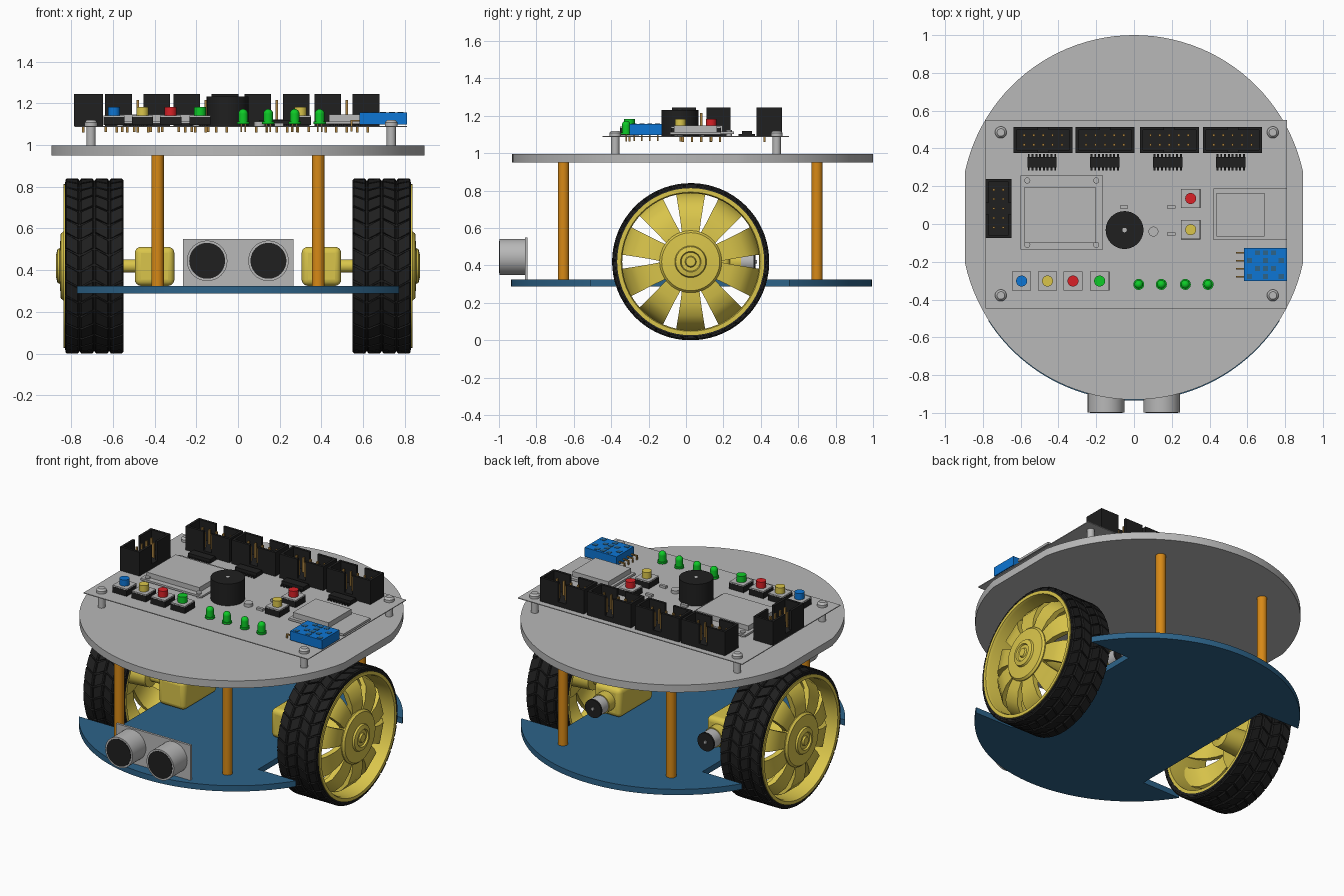
import bpy, bmesh, math
from mathutils import Matrix, Vector

if "Cube" in bpy.data.objects:
    bpy.data.objects.remove(bpy.data.objects["Cube"])

def mat(name, r, g, b):
    m = bpy.data.materials.new(name)
    m.diffuse_color = (r, g, b, 1)
    m.use_nodes = True
    m.node_tree.nodes["Principled BSDF"].inputs["Base Color"].default_value = m.diffuse_color
    return m

GREY = mat("light grey", .48, .48, .48)
NAVY = mat("plate blue", .026, .125, .25)
BLACK = mat("black", .014, .014, .014)
YELLOW = mat("yellow", .70, .56, .07)
ORANGE = mat("orange", .68, .25, .008)
GREEN = mat("green", .004, .60, .02)
RED = mat("red", .70, .015, .02)
BLUE = mat("bright blue", .004, .18, .66)
GOLD = mat("pin gold", .40, .22, .05)

class Part:
    """Collects primitives into one object of one colour."""
    def __init__(self, name, material):
        self.name, self.material, self.bm = name, material, bmesh.new()

    def box(self, x0, x1, y0, y1, z0, z1):
        m = Matrix.Translation(((x0+x1)/2, (y0+y1)/2, (z0+z1)/2)) @ Matrix.Diagonal((x1-x0, y1-y0, z1-z0, 1))
        bmesh.ops.create_cube(self.bm, size=1, matrix=m)
        return self

    def cyl(self, a, b, r, r2=None, n=28):
        a, b = Vector(a), Vector(b)
        rot = (b-a).to_track_quat('Z', 'Y').to_matrix().to_4x4()
        bmesh.ops.create_cone(self.bm, cap_ends=True, segments=n, radius1=r, radius2=r if r2 is None else r2,
                              depth=(b-a).length, matrix=Matrix.Translation((a+b)/2) @ rot)
        return self

    def prism(self, pts, z0, z1):
        lo = [self.bm.verts.new((x, y, z0)) for x, y in pts]
        f = self.bm.faces.new(lo)
        up = bmesh.ops.extrude_face_region(self.bm, geom=[f], use_keep_orig=True)
        bmesh.ops.translate(self.bm, vec=(0, 0, z1-z0), verts=[v for v in up['geom'] if isinstance(v, bmesh.types.BMVert)])
        return self

    def loft(self, rings, closed=False, caps=True):
        vs = [[self.bm.verts.new(p) for p in ring] for ring in rings]
        n = len(vs[0])
        for i in range(len(vs) if closed else len(vs)-1):
            a, b = vs[i], vs[(i+1) % len(vs)]
            for j in range(n):
                self.bm.faces.new((a[j], a[(j+1) % n], b[(j+1) % n], b[j]))
        if caps and not closed:
            self.bm.faces.new(vs[0])
            self.bm.faces.new(vs[-1])
        return self

    def done(self, bevel=0):
        bmesh.ops.recalc_face_normals(self.bm, faces=self.bm.faces)
        me = bpy.data.meshes.new(self.name)
        self.bm.to_mesh(me)
        self.bm.free()
        me.materials.append(self.material)
        me.shade_smooth()
        me.set_sharp_from_angle(angle=math.radians(32))
        ob = bpy.data.objects.new(self.name, me)
        bpy.context.collection.objects.link(ob)
        if bevel:
            m = ob.modifiers.new("bevel", 'BEVEL')
            m.width, m.segments = bevel, 4
        return ob

# Chassis plates: two large arcs, clipped sides; the lower one has wheel notches
def arc(cy, a0, a1, n=48):
    ts = [math.radians(a0+(a1-a0)*i/n) for i in range(n+1)]
    return [(.915*math.cos(t), cy+.915*math.sin(t)) for t in ts]

Part("top_plate", GREY).prism(arc(.085, 12, 168) + arc(-.015, 192, 348), .95, .997).done()
notched = (arc(.08, 31, 149) + [(-.5, .55), (-.5, -.51)] + arc(-.02, 212.5, 327.5) + [(.5, -.51), (.5, .55)])
Part("bottom_plate", NAVY).prism(notched, .288, .325).done()

posts = Part("plate_posts", ORANGE)
for x in (-.386, .384):
    for y in (-.655, .70):
        posts.cyl((x, y, .32), (x, y, .955), .03)
posts.done()

# Wheels and motors, mirrored by s
WY, WZ = .025, .42
def wheel_pt(s, x, r, a):
    return (s*x, WY + r*math.cos(a), WZ + r*math.sin(a))

def lathe(part, s, profile, closed=True, n=64):
    part.loft([[wheel_pt(s, x, r, 2*math.pi*j/n) for j in range(n)] for x, r in profile], closed)

for s, side in ((-1, "left"), (1, "right")):
    tyre = Part(side + "_tyre", BLACK)
    lathe(tyre, s, [(.548, .388), (.548, .402), (.562, .409), (.816, .409), (.83, .402), (.83, .388)])
    rows = 34
    step = 2*math.pi/rows
    cols = [.547, .618, .689, .760, .831]
    for i in range(rows):                       # zigzag tread blocks
        for c in range(4):
            e0, e1 = cols[c]+.003, cols[c+1]-.003
            o0, o1 = (0, .4) if c % 2 == 0 else (.4, 0)
            ring = lambda r, q: [wheel_pt(s, x, r, (i+o)*step) for x, o in
                                 ((e0+q, o0), (e1-q, o1), (e1-q, o1+.86), (e0+q, o0+.86))]
            tyre.loft([ring(.400, 0), ring(.413, 0), ring(.42, .006)])
    tyre.done()

    wheel = Part(side + "_wheel_rim", YELLOW)
    lathe(wheel, s, [(.55, .368), (.55, .393), (.836, .393), (.836, .372), (.82, .366)])
    lathe(wheel, s, [(.49, .032), (.62, .032), (.63, .07), (.78, .08), (.79, .16), (.838, .166), (.85, .155),
                     (.855, .085), (.866, .08), (.872, .055), (.862, .05), (.862, .03), (.872, .025)], closed=False)
    for k in range(10):                         # ten curved, flaring spokes
        a = math.pi/2 + k*math.pi/5
        rings = []
        for r, x, w in ((.14, .832, .045), (.22, .83, .055), (.29, .81, .066), (.34, .765, .074), (.372, .68, .08)):
            da = math.atan2(w, r)
            q = r/math.cos(da)
            q = min(q, .38)
            rings.append([wheel_pt(s, x-t, q, a+d) for t, d in ((0, -da), (0, da), (.035, da), (.035, -da))])
        wheel.loft(rings)
    wheel.done()

    gx, gz = s*.4, .42
    Part(side + "_gearbox", YELLOW).box(gx-.095, gx+.095, -.11, .235, .325, .512).done(.03)
    Part(side + "_motor_neck", YELLOW).cyl((gx, .2, gz), (gx, .295, gz), .062).done()
    Part(side + "_motor_can", GREY).cyl((gx, .29, gz), (gx, .362, gz), .056).done()
    Part(side + "_motor_cap", BLACK).cyl((gx, .36, gz), (gx, .372, gz), .058).done()
    Part(side + "_motor_shaft", GREY).cyl((gx, .36, gz), (gx, .38, gz), .01).done()

# Distance sensor at the front
sensor = Part("distance_sensor", GREY).box(-.263, .265, -.862, -.847, .325, .55)
mesh_caps = Part("sensor_faces", BLACK)
for x in (-.148, .146):
    sensor.cyl((x, -.855, .445), (x, -.998, .445), .097, n=40)
    mesh_caps.cyl((x, -.99, .445), (x, -1.0, .445), .086, n=40)
sensor.done()
mesh_caps.done()

# Circuit board on four screws
B = 1.092
Part("circuit_board", GREY).box(-.785, .81, -.447, .55, B-.005, B).done()
screws = Part("board_screws", GREY)
for x in (-.705, .735):
    for y in (-.378, .485):
        screws.cyl((x, y, .99), (x, y, B), .022)
        screws.cyl((x, y, B), (x, y, B+.016), .031)
        screws.cyl((x, y, B+.016), (x, y, B+.028), .031, .02)
screws.done()

# Pin headers: open boxes with a key slot in each long wall
shells, pins = Part("pin_header_shells", BLACK), Part("header_pins", GOLD)
def header(cx, cy, turned):
    def put(part, u0, u1, v0, v1, z0, z1):
        if turned:
            u0, u1, v0, v1 = v0, v1, u0, u1
        part.box(cx+u0, cx+u1, cy+v0, cy+v1, z0, z1)
    L, W, t, top = .156, .069, .016, 1.245
    put(shells, -L, L, -W, W, B, B+.03)
    for q in (-1, 1):
        u = sorted((q*L, q*(L-t)))
        put(shells, *u, -W, W, B, top)
        v = sorted((q*W, q*(W-t)))
        put(shells, -L, -.028, *v, B, top)
        put(shells, .028, L, *v, B, top)
        for i in range(5):
            put(pins, i*.05-.106, i*.05-.094, q*.025-.006, q*.025+.006, 1.06, 1.215)
for x in (-.481, -.154, .187, .522):
    header(x, .445, False)
header(-.717, .082, True)

# Driver chips with legs
chips, legs = Part("driver_chips", BLACK), Part("chip_legs", BLACK)
for x in (-.487, -.155, .178, .512):
    chips.box(x-.078, x+.078, .30, .354, B+.006, B+.028)
    for i in range(8):
        u = x-.07+i*.02
        legs.box(u-.005, u+.005, .282, .37, B, B+.01)
chips.done()
legs.done()
shells.done()

# Grey modules and small parts
mods = Part("radio_and_display_modules", GREY)
mods.box(-.60, -.163, -.135, .257, B+.012, B+.024).box(-.58, -.205, -.10, .195, B+.024, B+.055)
mods.box(.42, .81, -.085, .187, B+.008, B+.022).box(.437, .69, -.065, .165, B+.022, B+.055)
for x in (-.565, -.2):
    for y in (-.11, .23):
        mods.cyl((x, y, B), (x, y, B+.032), .016, n=16)
mods.cyl((.103, -.04, B), (.103, -.04, B+.02), .026)
for x, y in ((-.053, .09), (.197, .09), (.197, -.053)):
    mods.box(x-.022, x+.022, y-.009, y+.009, B, B+.015)
mods.done()

Part("buzzer", BLACK).cyl((-.05, -.032, B), (-.05, -.032, 1.232), .1, n=40).done()
Part("buzzer_hole", GREY).cyl((-.05, -.032, 1.23), (-.05, -.032, 1.233), .012, n=16).done()

# Push buttons
bodies, tops = Part("button_bodies", BLACK), Part("button_top_plates", GREY)
for i, (x, y, name, m) in enumerate(((-.595, -.302, "blue", BLUE), (-.458, -.302, "yellow", YELLOW),
                                     (-.323, -.302, "red", RED), (-.182, -.302, "green", GREEN),
                                     (.30, .135, "red", RED), (.30, -.03, "yellow", YELLOW))):
    bodies.box(x-.051, x+.051, y-.051, y+.051, B+.004, B+.042)
    tops.box(x-.05, x+.05, y-.05, y+.05, B+.042, B+.05)
    Part(f"{name}_button_cap_{i}", m).cyl((x, y, B+.045), (x, y, 1.182), .029).done()
    for dx in (-.04, .04):
        pins.box(x+dx-.006, x+dx+.006, y-.006, y+.006, 1.062, B)
bodies.done()
tops.done()

# Indicator lights: flange, body and dome
leds = Part("indicator_lights", GREEN)
for x in (.025, .145, .272, .392):
    y = -.32
    leds.cyl((x, y, B+.008), (x, y, B+.02), .029, n=20)
    leds.cyl((x, y, B+.02), (x, y, 1.15), .023, n=20)
    bmesh.ops.create_uvsphere(leds.bm, u_segments=20, v_segments=10, radius=.023, matrix=Matrix.Translation((x, y, 1.15)))
    for dx in (-.01, .01):
        pins.box(x+dx-.004, x+dx+.004, y-.004, y+.004, 1.062, B+.01)
leds.done()

# Blue climate sensor with dark vents
Part("climate_sensor", BLUE).box(.582, .81, -.302, -.127, B+.006, 1.157).done()
vents = Part("climate_sensor_vents", NAVY)
for i in range(5):
    for j in range(4):
        if (i+j) % 2 == 0 or i == 2:
            x, y = .612+i*.042, -.278+j*.042
            vents.box(x-.014, x+.014, y-.013, y+.013, 1.154, 1.159)
vents.done()
for j in range(4):
    y = -.278+j*.042
    pins.box(.54, .59, y-.004, y+.004, B+.02, B+.028)
    pins.box(.54, .548, y-.004, y+.004, 1.065, B+.028)
pins.done()
